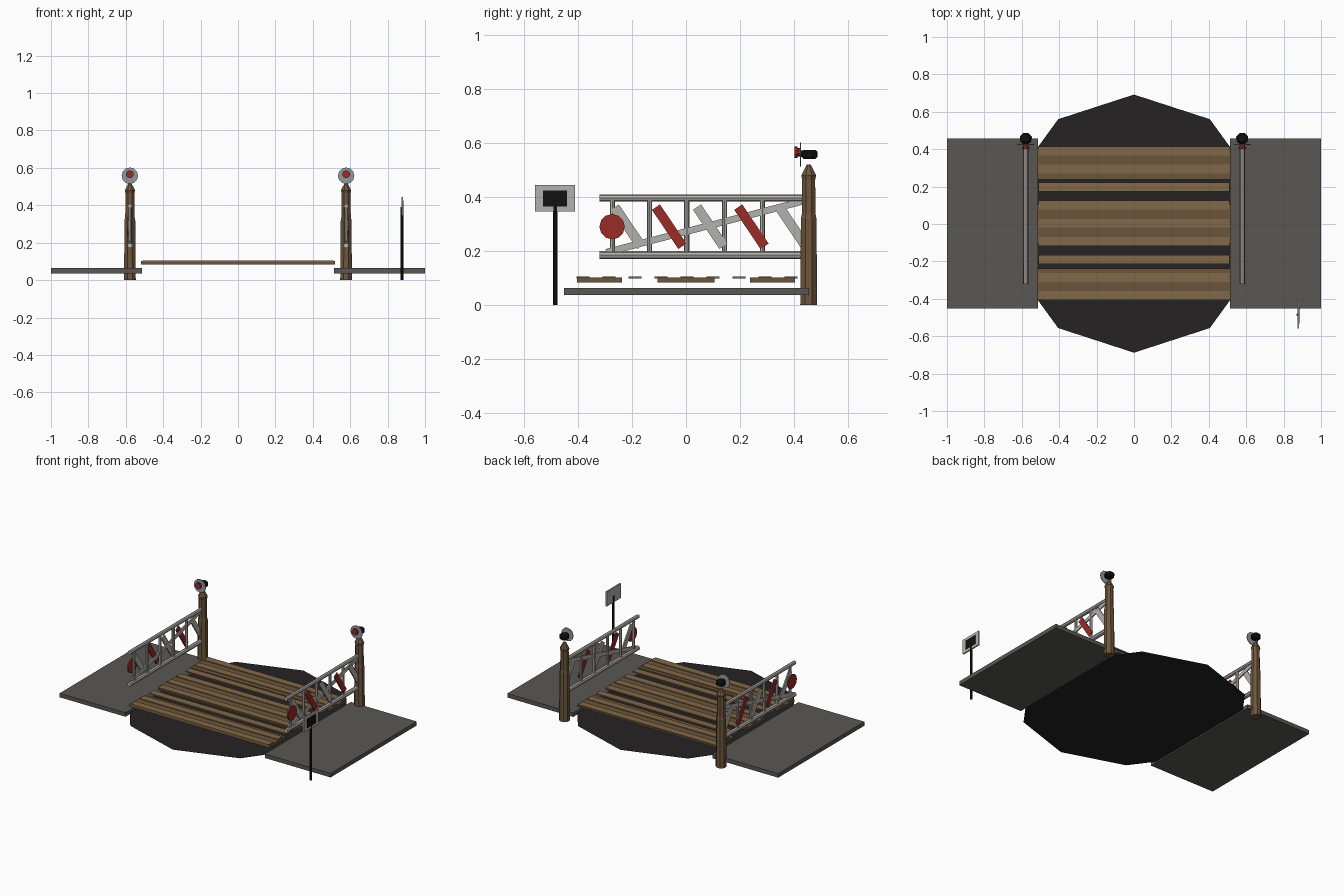
import bpy, math
from mathutils import Matrix, Vector

if "Cube" in bpy.data.objects:
    bpy.data.objects.remove(bpy.data.objects["Cube"])


def material(name, rgb):
    m = bpy.data.materials.new(name)
    m.diffuse_color = (*rgb, 1)
    m.use_nodes = True
    m.node_tree.nodes["Principled BSDF"].inputs["Base Color"].default_value = m.diffuse_color
    return m


ROAD = material("tarmac", (0.10, 0.095, 0.085))
GROUND = material("dark_ground", (0.018, 0.016, 0.016))
BOARD = material("light_timber", (0.22, 0.14, 0.065))
PLANK = material("dark_timber", (0.15, 0.09, 0.045))
POST = material("post_timber", (0.16, 0.095, 0.045))
WHITE = material("weathered_white", (0.45, 0.44, 0.42))
RED = material("red_paint", (0.32, 0.025, 0.02))
BLACK = material("black_metal", (0.006, 0.006, 0.006))
STEEL = material("blue_grey", (0.28, 0.32, 0.36))


def finish(name, mat):
    o = bpy.context.object
    o.name = name
    o.data.materials.append(mat)
    return o


def box(name, center, size, mat, tilt=0):
    """Box, optionally tilted about the x axis."""
    bpy.ops.mesh.primitive_cube_add(size=1)
    o = finish(name, mat)
    o.data.transform(Matrix.Translation(center) @ Matrix.Rotation(tilt, 4, 'X')
                     @ Matrix.Diagonal((*size, 1)))
    return o


def rod(name, a, b, r, mat, sides=8, r2=None):
    """Faceted cylinder or cone between two points."""
    a, b = Vector(a), Vector(b)
    d = b - a
    bpy.ops.mesh.primitive_cone_add(vertices=sides, radius1=r,
                                    radius2=r if r2 is None else r2, depth=d.length)
    o = finish(name, mat)
    o.data.transform(Matrix.Translation((a + b) / 2)
                     @ d.to_track_quat('Z', 'Y').to_matrix().to_4x4())
    return o


def lathe(name, center, profile, mat, sides=8):
    """Faceted solid turned about a vertical axis from (radius, z) points."""
    x, y = center
    verts = [(x + r * math.cos(2 * math.pi * (k + .5) / sides),
              y + r * math.sin(2 * math.pi * (k + .5) / sides), z)
             for r, z in profile for k in range(sides)]
    faces = [(j * sides + k, j * sides + (k + 1) % sides,
              (j + 1) * sides + (k + 1) % sides, (j + 1) * sides + k)
             for j in range(len(profile) - 1) for k in range(sides)]
    faces += [tuple(reversed(range(sides))),
              tuple(range(len(verts) - sides, len(verts)))]
    me = bpy.data.meshes.new(name)
    me.from_pydata(verts, [], faces)
    me.materials.append(mat)
    o = bpy.data.objects.new(name, me)
    bpy.context.collection.objects.link(o)
    return o


# Ten-sided ground disc
bpy.ops.mesh.primitive_circle_add(vertices=10, radius=0.69, fill_type='NGON',
                                  location=(0, 0.002, 0.045))
finish("ground_disc", GROUND)

# Crossing deck: three planked beds with evenly spaced boards on top
for i, (y0, y1) in enumerate([(-0.405, -0.237), (-0.106, 0.106), (0.237, 0.405)]):
    box(f"deck_bed_{i}", (0, (y0 + y1) / 2, 0.0925), (1.036, y1 - y0, 0.017), PLANK)
for i in range(9):
    box(f"deck_board_{i}", (0, (i - 4) * 0.0965 + 0.004, 0.102),
        (1.02, 0.048, 0.008), BOARD)

for s, side in ((-1, "left"), (1, "right")):
    gx, py = s * 0.578, 0.455

    # Approach road
    box(f"{side}_road", (s * 0.757, 0.002, 0.05), (0.486, 0.908, 0.027), ROAD)

    # Gate post with stepped foot and pointed cap
    lathe(f"{side}_gate_post", (gx, py),
          [(0.034, 0), (0.031, 0.32), (0.027, 0.34), (0.026, 0.465),
           (0.03, 0.48), (0.008, 0.52)], POST)

    # Crossing lamp with round target and red lens
    lathe(f"{side}_lamp_body", (gx, 0.458),
          [(0.022, 0.541), (0.03, 0.549), (0.03, 0.567), (0.022, 0.575)], BLACK, 10)
    rod(f"{side}_lamp_arm", (gx, 0.424, 0.56), (gx, 0.44, 0.56), 0.012, BLACK)
    rod(f"{side}_lamp_target", (gx, 0.427, 0.558), (gx, 0.422, 0.558), 0.044, STEEL, 12)
    rod(f"{side}_lamp_lens", (gx, 0.424, 0.566), (gx, 0.413, 0.566), 0.015, RED, 10)
    rod(f"{side}_lamp_lens_front", (gx, 0.413, 0.566), (gx, 0.402, 0.566), 0.021, RED, 10)

    # Gate frame
    rod(f"{side}_gate_top_rail", (gx, -0.32, 0.396), (gx, 0.44, 0.396), 0.0125, WHITE)
    rod(f"{side}_gate_bottom_rail", (gx, -0.32, 0.185), (gx, 0.44, 0.185), 0.0145, WHITE)
    for i, y in enumerate((-0.273, -0.135, 0.003, 0.143, 0.283)):
        rod(f"{side}_gate_upright_{i}", (gx, y, 0.19), (gx, y, 0.392), 0.0095, WHITE)
    box(f"{side}_gate_brace", (gx + s * 0.002, 0.07, 0.29), (0.008, 0.755, 0.025),
        WHITE, math.atan2(0.19, 0.73))

    # Slanted warning boards and red disc on the outer face
    for i in range(5):
        box(f"{side}_warning_board_{i}", (gx + s * 0.006, -0.215 + i * 0.1525, 0.29),
            (0.008, 0.036, 0.175), RED if i % 2 else WHITE, math.radians(34))
    rod(f"{side}_gate_disc", (gx + s * 0.007, -0.274, 0.29),
        (gx + s * 0.016, -0.274, 0.29), 0.047, RED, 12)

# Roadside sign
rod("sign_pole", (0.877, -0.485, 0), (0.877, -0.485, 0.39), 0.0085, BLACK)
box("sign_plate", (0.8775, -0.486, 0.395), (0.009, 0.148, 0.098), WHITE)
box("sign_panel", (0.881, -0.486, 0.395), (0.009, 0.09, 0.06), BLACK)
